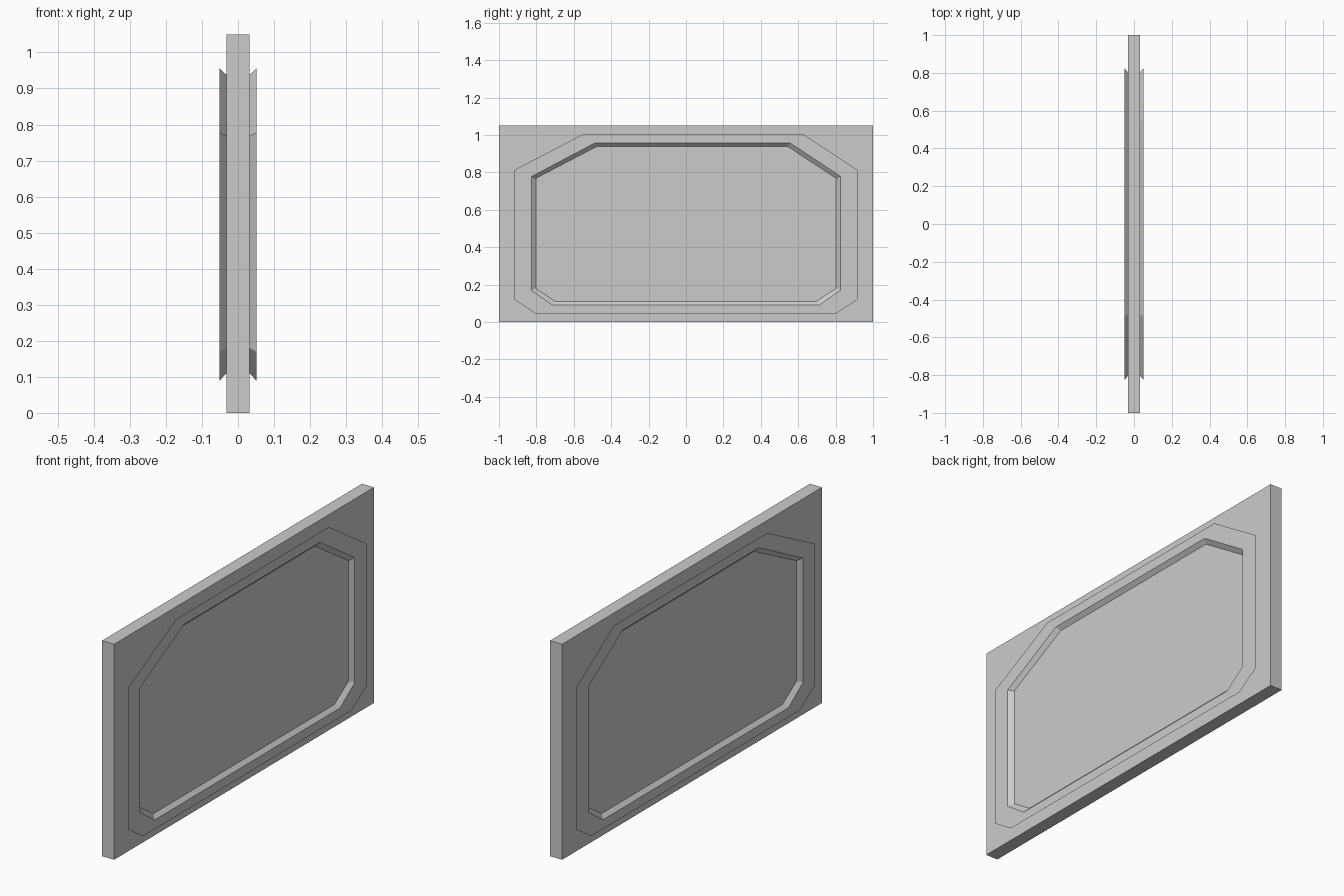
import bpy, bmesh

if "Cube" in bpy.data.objects:
    bpy.data.objects.remove(bpy.data.objects["Cube"])

SLAB_X, TRIM_X = 0.0325, 0.051   # half thickness of slab, offset of trim plate

# Octagonal outlines as (y, z), same order in each
OUTER = [(-.917, .12), (-.805, .045), (.802, .045), (.917, .12),
         (.917, .813), (.626, 1.004), (-.551, 1.004), (-.917, .813)]
RIM = [(-.827, .17), (-.715, .09), (.712, .09), (.825, .17),
       (.825, .78), (.558, .956), (-.49, .956), (-.827, .777)]
INNER = [(-.803, .18), (-.697, .109), (.695, .109), (.803, .18),
         (.803, .768), (.545, .938), (-.478, .938), (-.803, .768)]


def make_object(name, bm):
    mesh = bpy.data.meshes.new(name)
    bm.to_mesh(mesh)
    bm.free()
    ob = bpy.data.objects.new(name, mesh)
    bpy.context.collection.objects.link(ob)
    return ob


# Rectangular slab
bm = bmesh.new()
bmesh.ops.create_cube(bm, size=1)
for v in bm.verts:
    v.co = (v.co.x * 2 * SLAB_X, v.co.y * 2, (v.co.z + 0.5) * 1.05)
make_object("panel_slab", bm)


# Thin trim plate with a bevelled lip running down to the slab face
def trim(name, side):
    bm = bmesh.new()
    loops = [[bm.verts.new((side * x, y, z)) for y, z in outline]
             for outline, x in ((OUTER, TRIM_X), (RIM, TRIM_X), (INNER, SLAB_X))]
    for a, b in zip(loops, loops[1:]):
        for i in range(8):
            j = (i + 1) % 8
            quad = [a[i], a[j], b[j], b[i]]
            bm.faces.new(quad if side > 0 else quad[::-1])
    return make_object(name, bm)


trim("trim_right", 1)
trim("trim_left", -1)
